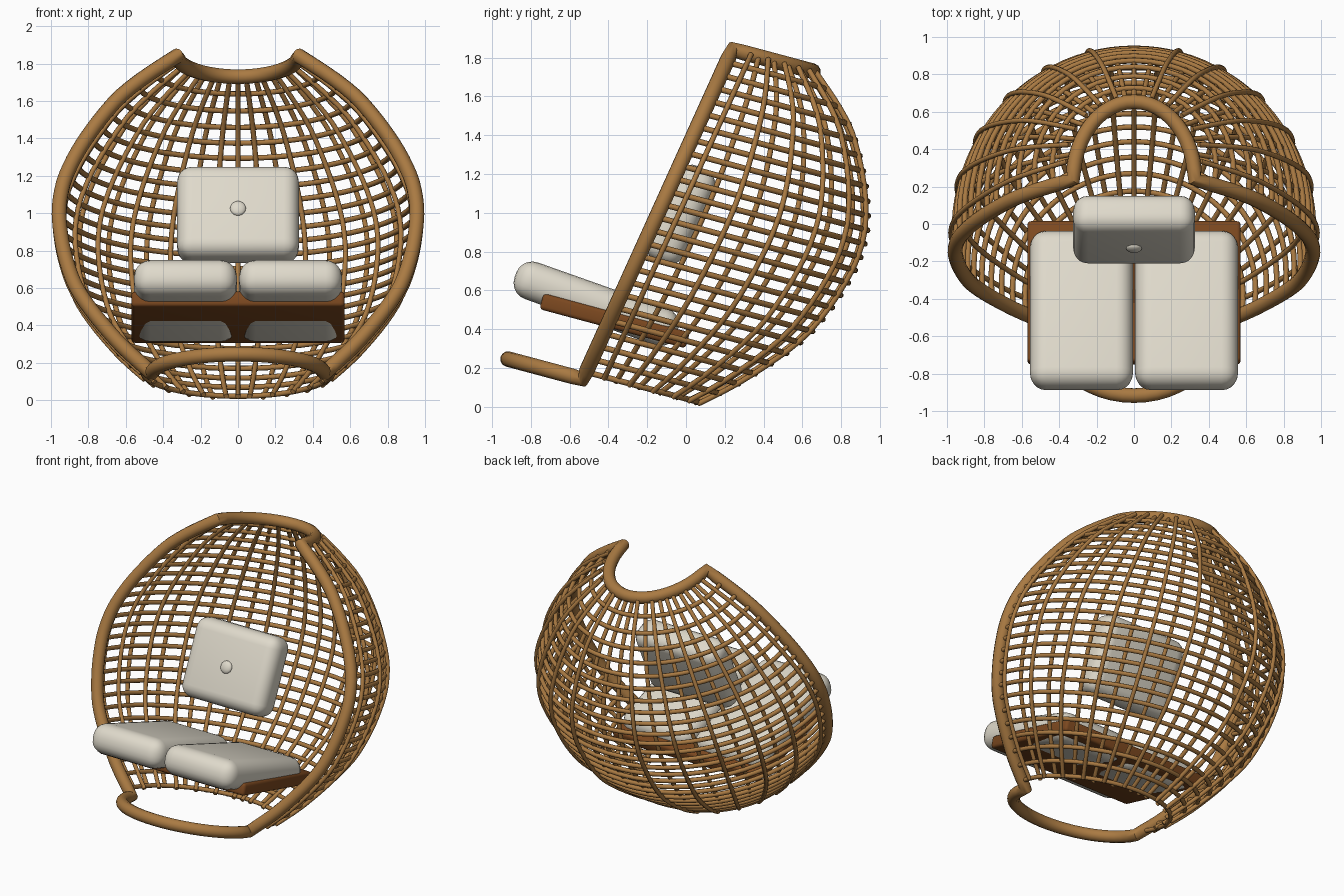
import bpy
import math
from mathutils import Matrix, Vector

if "Cube" in bpy.data.objects:
    bpy.data.objects.remove(bpy.data.objects["Cube"], do_unlink=True)


def material(name, rgb):
    m = bpy.data.materials.new(name)
    m.use_nodes = True
    m.diffuse_color = (*rgb, 1)
    m.node_tree.nodes["Principled BSDF"].inputs["Base Color"].default_value = (*rgb, 1)
    return m


WICKER = material("wicker tan", (0.40, 0.195, 0.055))
WOOD = material("dark wood", (0.20, 0.065, 0.014))
FABRIC = material("cream fabric", (0.74, 0.70, 0.60))

TILT = Matrix.Rotation(math.radians(-15), 4, "X")   # whole chair leans back
V_TOP = 1.84

# Basket radius by height
PROFILE = [(0, .47), (.19, .655), (.46, .85), (.66, .925), (.88, .96), (1.02, .955),
           (1.16, .92), (1.35, .825), (1.58, .66), (1.7, .53), (V_TOP, .34)]


def radius(v):
    """Smooth (Hermite) interpolation of the profile."""
    n = len(PROFILE)
    i = max(k for k in range(n - 1) if PROFILE[k][0] <= max(v, 0))

    def slope(k):
        a, b = PROFILE[max(k - 1, 0)], PROFILE[min(k + 1, n - 1)]
        return (b[1] - a[1]) / (b[0] - a[0])
    (v0, r0), (v1, r1) = PROFILE[i], PROFILE[i + 1]
    h = v1 - v0
    t = (v - v0) / h
    return (r0 * (1 + 2 * t) * (1 - t) ** 2 + r1 * t * t * (3 - 2 * t)
            + h * slope(i) * t * (1 - t) ** 2 - h * slope(i + 1) * t * t * (1 - t))


def axis(v):
    """Front-back position of the basket's sloping axis."""
    return -0.45 + 0.165 * v


def shell(angle, v, offset=0):
    r = radius(v) + offset
    return TILT @ Vector((r * math.cos(angle), axis(v) + r * math.sin(angle), v))


def tubes(name, paths, depth, cyclic=False, resolution=2):
    cu = bpy.data.curves.new(name, "CURVE")
    cu.dimensions = "3D"
    cu.bevel_depth = depth
    cu.bevel_resolution = resolution
    cu.use_fill_caps = True
    for path in paths:
        s = cu.splines.new("POLY")
        s.points.add(len(path) - 1)
        for p, co in zip(s.points, path):
            p.co = (*co, 1)
        s.use_cyclic_u = cyclic
    ob = bpy.data.objects.new(name, cu)
    bpy.context.collection.objects.link(ob)
    cu.materials.append(WICKER)
    select(ob)
    bpy.ops.object.convert(target="MESH")
    bpy.ops.object.shade_smooth_by_angle(angle=math.radians(50))
    return bpy.context.object


def select(ob):
    bpy.ops.object.select_all(action="DESELECT")
    ob.select_set(True)
    bpy.context.view_layer.objects.active = ob


def rim_angle(v):
    return -math.asin(0.1 / radius(v))


# Thick closed rim: two sides, top hoop to the back, bottom hoop to the front
STEPS = 40
side = [shell(rim_angle(V_TOP * k / STEPS), V_TOP * k / STEPS) for k in range(STEPS + 1)]


def hoop(v, depth):
    """Half ellipse from the +x rim end to the -x one."""
    half = radius(v) * math.cos(rim_angle(v))
    start = axis(v) - 0.1
    turns = [math.pi * k / 24 for k in range(1, 24)]
    return [TILT @ Vector((half * math.cos(a), start + depth * math.sin(a), v)) for a in turns]


mirrored = [Vector((-p.x, p.y, p.z)) for p in reversed(side)]
tubes("rim_tube", [side + hoop(V_TOP, 0.43) + mirrored + hoop(0, -0.4)[::-1]],
      0.04, cyclic=True, resolution=4)

# Horizontal woven rods
RINGS = 25
rings = []
for k in range(RINGS):
    v = 0.04 + 1.73 * k / (RINGS - 1)
    a0 = rim_angle(v)
    span = math.pi - 2 * a0
    rings.append([shell(a0 + span * j / 48, v) for j in range(49)])
tubes("horizontal_rods", rings, 0.015)

# Upright rods, alternately outside and inside the horizontal ones
uprights = []
for k in range(25):
    outside = k % 2 == 0 and k != 12
    off = 0.018 if outside else -0.018
    angle = math.radians(7.5 * k)
    uprights.append([shell(angle, 0.03 + (V_TOP - 0.03) * j / 36, off) for j in range(37)])
tubes("upright_rods", uprights, 0.014)


def soft_box(name, size, centre, lean, bevel, mat, segments=5):
    bpy.ops.mesh.primitive_cube_add(size=1, location=centre,
                                    rotation=(math.radians(lean), 0, 0))
    ob = bpy.context.object
    ob.name = name
    ob.scale = size
    bpy.ops.object.transform_apply(location=False, rotation=False, scale=True)
    ob.data.materials.append(mat)
    mod = ob.modifiers.new("rounding", "BEVEL")
    mod.width = bevel
    mod.segments = segments
    bpy.ops.object.modifier_apply(modifier=mod.name)
    bpy.ops.object.shade_smooth_by_angle(angle=math.radians(40))
    return ob


# Wooden seat board
soft_box("seat_board", (1.14, 0.78, 0.085), TILT @ Vector((0, -0.47, 0.333)), -15,
         0.02, WOOD, 3)

# Seat cushions
for label, sign in (("left", 1), ("right", -1)):
    soft_box(label + "_seat_cushion", (0.55, 0.885, 0.2), (sign * 0.281, -0.4625, 0.531),
             -19.5, 0.088, FABRIC)

# Back cushion with its button
LEAN = -25
soft_box("back_cushion", (0.65, 0.21, 0.53), (0, -0.03, 0.99), LEAN, 0.08, FABRIC)
turn = Matrix.Rotation(math.radians(LEAN), 4, "X")
bpy.ops.mesh.primitive_uv_sphere_add(
    segments=24, ring_count=12, radius=0.042,
    location=Vector((0, -0.03, 0.99)) + turn @ Vector((0, -0.105, -0.01)),
    rotation=(math.radians(LEAN), 0, 0))
button = bpy.context.object
button.name = "cushion_button"
button.scale = (1, 0.5, 1)
button.data.materials.append(FABRIC)
bpy.ops.object.shade_smooth()
